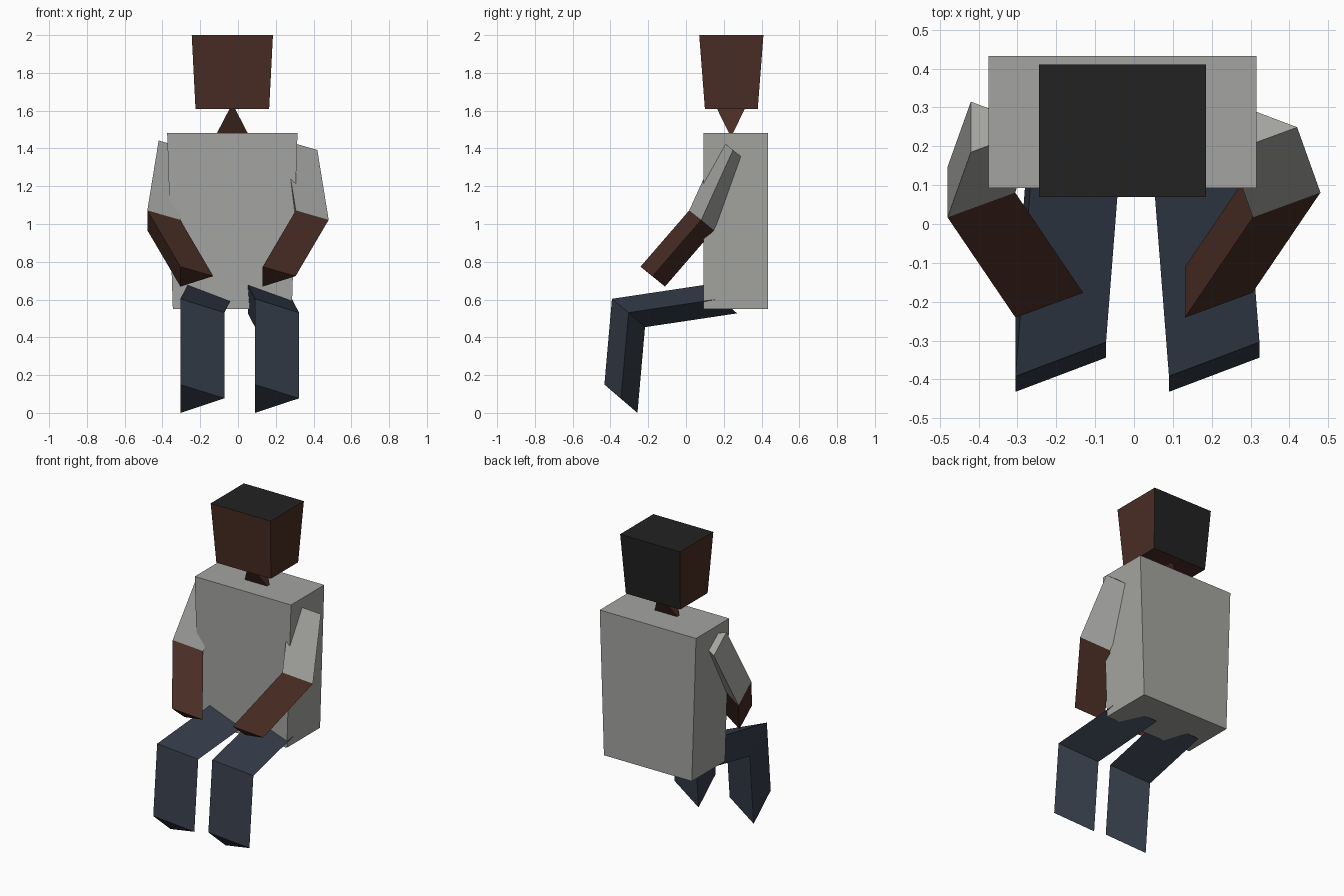
import bpy
import bmesh
from mathutils import Vector

if "Cube" in bpy.data.objects:
    bpy.data.objects.remove(bpy.data.objects["Cube"], do_unlink=True)


def material(name, rgb):
    lin = [((c / 255 + 0.055) / 1.055) ** 2.4 for c in rgb] + [1]
    mat = bpy.data.materials.new(name)
    mat.use_nodes = True
    mat.diffuse_color = lin
    bsdf = next(n for n in mat.node_tree.nodes if n.type == 'BSDF_PRINCIPLED')
    bsdf.inputs["Base Color"].default_value = lin
    return mat


SKIN = material("brown_skin", (74, 45, 36))
HAIR = material("black_hair", (34, 34, 34))
SHIRT = material("grey_shirt", (164, 164, 161))
PANTS = material("navy_trousers", (53, 61, 74))


def loft(name, rings, mats, rule=None):
    """Join rings of points into a closed, flat-shaded solid."""
    bm = bmesh.new()
    loops = [[bm.verts.new(p) for p in ring] for ring in rings]
    n = len(loops[0])
    for a, b in zip(loops, loops[1:]):
        for i in range(n):
            j = (i + 1) % n
            bm.faces.new((a[i], a[j], b[j], b[i]))
    bm.faces.new(loops[0][::-1])
    bm.faces.new(loops[-1])
    bmesh.ops.recalc_face_normals(bm, faces=bm.faces)
    bm.normal_update()
    if rule:
        for f in bm.faces:
            f.material_index = rule(f.normal)
    mesh = bpy.data.meshes.new(name)
    bm.to_mesh(mesh)
    bm.free()
    for m in mats:
        mesh.materials.append(m)
    obj = bpy.data.objects.new(name, mesh)
    bpy.context.collection.objects.link(obj)
    return obj


def rect(cx, cy, z, hx, hy):
    return [(cx + sx * hx, cy + sy * hy, z)
            for sx, sy in ((-1, -1), (1, -1), (1, 1), (-1, 1))]


def limb(path, section):
    """Three-sided rings: one section moved along the path."""
    return [[Vector(p) + Vector(s) for s in section] for p in path]


CX = -0.03

# Torso, widening toward the shoulders
loft("torso", [rect(CX, 0.263, 0.55, 0.315, 0.17),
               rect(CX, 0.263, 1.483, 0.345, 0.17)], [SHIRT])

# Neck, twisting from a wide base to a deep top
loft("neck", [rect(CX, 0.238, 1.48, 0.082, 0.01),
              rect(CX, 0.238, 1.615, 0.012, 0.076)], [SKIN])

# Head, with hair on the top and back
loft("head", [rect(CX, 0.24, 1.61, 0.195, 0.14),
              rect(CX, 0.24, 2.0, 0.215, 0.17)], [SKIN, HAIR],
     lambda n: 1 if n.z > 0.5 or n.y > 0.5 else 0)

# Arms and legs: wedge sections, same slant on both sides
ARM = [(0, 0, 0), (0.174, 0.064, -0.05), (0, 0.13, -0.105)]
LEG = [(0, 0, 0), (0.233, 0.088, -0.073), (0, 0.175, -0.15)]
ARM_PATH = [(-0.42, 0.185, 1.442), (-0.48, 0.017, 1.072), (-0.305, -0.241, 0.774)]
LEG_PATH = [(-0.267, 0.095, 0.677), (-0.305, -0.392, 0.604), (-0.305, -0.432, 0.15)]


def flip(path, width, shift=0):
    return [(-x - width + shift, y, z) for x, y, z in path]


for side, arm, leg in (
        ("right", ARM_PATH, LEG_PATH),
        ("left", flip(ARM_PATH, ARM[1][0]), flip(LEG_PATH, LEG[1][0], 0.018))):
    # Left leg slants inward at the hip like the right one
    loft(side + "_upper_arm", limb(arm[:2], ARM), [SHIRT])
    loft(side + "_forearm", limb(arm[1:], ARM), [SKIN])
    loft(side + "_leg", limb(leg, LEG), [PANTS])
